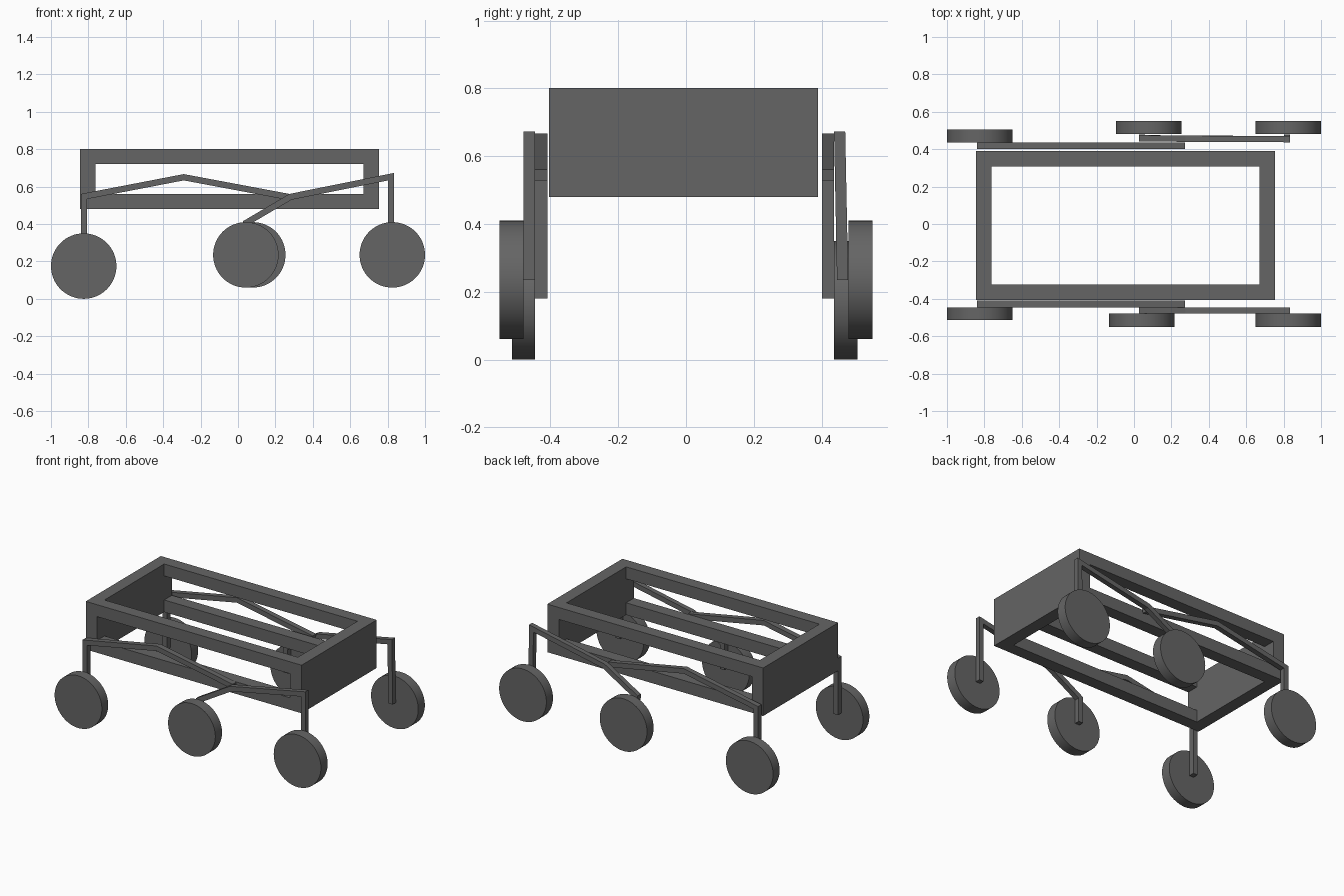
import bpy, bmesh, math
from mathutils import Vector, Matrix

cube = bpy.data.objects.get("Cube")
if cube:
    bpy.data.objects.remove(cube, do_unlink=True)

# Single dark grey finish
GREY = (0.13, 0.13, 0.13, 1.0)
grey = bpy.data.materials.new("dark grey")
grey.diffuse_color = GREY
grey.use_nodes = True
grey.node_tree.nodes["Principled BSDF"].inputs["Base Color"].default_value = GREY


def finish(name, bm):
    bmesh.ops.recalc_face_normals(bm, faces=bm.faces)
    mesh = bpy.data.meshes.new(name)
    bm.to_mesh(mesh)
    bm.free()
    mesh.materials.append(grey)
    obj = bpy.data.objects.new(name, mesh)
    bpy.context.collection.objects.link(obj)
    return obj


def box(name, lo, hi):
    lo, hi = Vector(lo), Vector(hi)
    bm = bmesh.new()
    bmesh.ops.create_cube(bm, size=1)
    for v in bm.verts:
        v.co = (lo + hi) / 2 + v.co * (hi - lo)
    return finish(name, bm)


def offset_line(path, d):
    """Offset an open x-z path sideways by d with mitred corners."""
    dirs = [(b - a).normalized() for a, b in zip(path, path[1:])]
    norms = [Vector((-t.y, t.x)) for t in dirs]
    out = []
    for i, p in enumerate(path):
        n0, n1 = norms[max(i - 1, 0)], norms[min(i, len(norms) - 1)]
        out.append(p + (n0 + n1) * d / (1 + n0.dot(n1)))
    return out


def strut(name, points, y0, y1, lean=0.0):
    """Flat bent bar following an x-z path, with thickness along y."""
    path = [Vector(p) for p in points]
    half = 0.0165
    a, b = offset_line(path, half), offset_line(path, -half)
    bm = bmesh.new()
    rings = []
    for p, q in zip(a, b):
        rings.append([bm.verts.new((c.x, y + lean * (0.67 - c.y), c.y))
                      for c, y in ((p, y0), (q, y0), (q, y1), (p, y1))])
    for r, s in zip(rings, rings[1:]):
        for k in range(4):
            j = (k + 1) % 4
            bm.faces.new((r[k], r[j], s[j], s[k]))
    bm.faces.new(rings[0])
    bm.faces.new(rings[-1])
    return finish(name, bm)


def wheel(name, x, z, y0, y1):
    bm = bmesh.new()
    place = Matrix.Translation((x, (y0 + y1) / 2, z)) @ Matrix.Rotation(math.pi / 2, 4, 'X')
    bmesh.ops.create_cone(bm, cap_ends=True, segments=64, radius1=0.175,
                          radius2=0.175, depth=y1 - y0, matrix=place)
    obj = finish(name, bm)
    bpy.ops.object.select_all(action='DESELECT')
    obj.select_set(True)
    bpy.context.view_layer.objects.active = obj
    bpy.ops.object.shade_smooth_by_angle(angle=math.radians(30))


# Body: solid end walls joined by four rails, open on top, bottom and sides
body = box("body_frame", (-0.845, -0.405, 0.48), (0.755, 0.39, 0.802))
cutters = [box("cutter_vertical", (-0.763, -0.323, 0.3), (0.67, 0.308, 1.0)),
           box("cutter_sideways", (-0.763, -0.6, 0.561), (0.67, 0.6, 0.722))]
bpy.context.view_layer.objects.active = body
for c in cutters:
    c.hide_render = True
    mod = body.modifiers.new("opening", 'BOOLEAN')
    mod.operation = 'DIFFERENCE'
    mod.solver = 'EXACT'
    mod.object = c
    bpy.ops.object.modifier_apply(modifier=mod.name)
for c in cutters:
    bpy.data.objects.remove(c, do_unlink=True)

# Suspension: long rocker to the rear wheel, bogie carrying middle and front wheels
ROCKER = [(-0.824, 0.18), (-0.824, 0.547), (-0.29, 0.65), (0.27, 0.545)]
BOGIE = [(0.818, 0.235), (0.818, 0.653), (0.28, 0.545), (0.042, 0.405), (0.042, 0.235)]

# side: rocker y, bogie y, rear wheel y, outer wheel y, middle wheel x, bogie lean
SIDES = {
    "right": ((-0.446, -0.409), (-0.479, -0.446), (-0.513, -0.446), (-0.55, -0.479), 0.042, 0.0),
    "left": ((0.402, 0.437), (0.437, 0.470), (0.437, 0.506), (0.48, 0.55), 0.079, 0.02),
}
for side, (ry, by, rear_y, outer_y, mid_x, lean) in SIDES.items():
    strut(side + "_rocker_arm", ROCKER, *ry)
    strut(side + "_bogie_arm", BOGIE, *by, lean)
    wheel(side + "_rear_wheel", -0.825, 0.175, *rear_y)
    wheel(side + "_middle_wheel", mid_x, 0.235, *outer_y)
    wheel(side + "_front_wheel", 0.825, 0.235, *outer_y)
